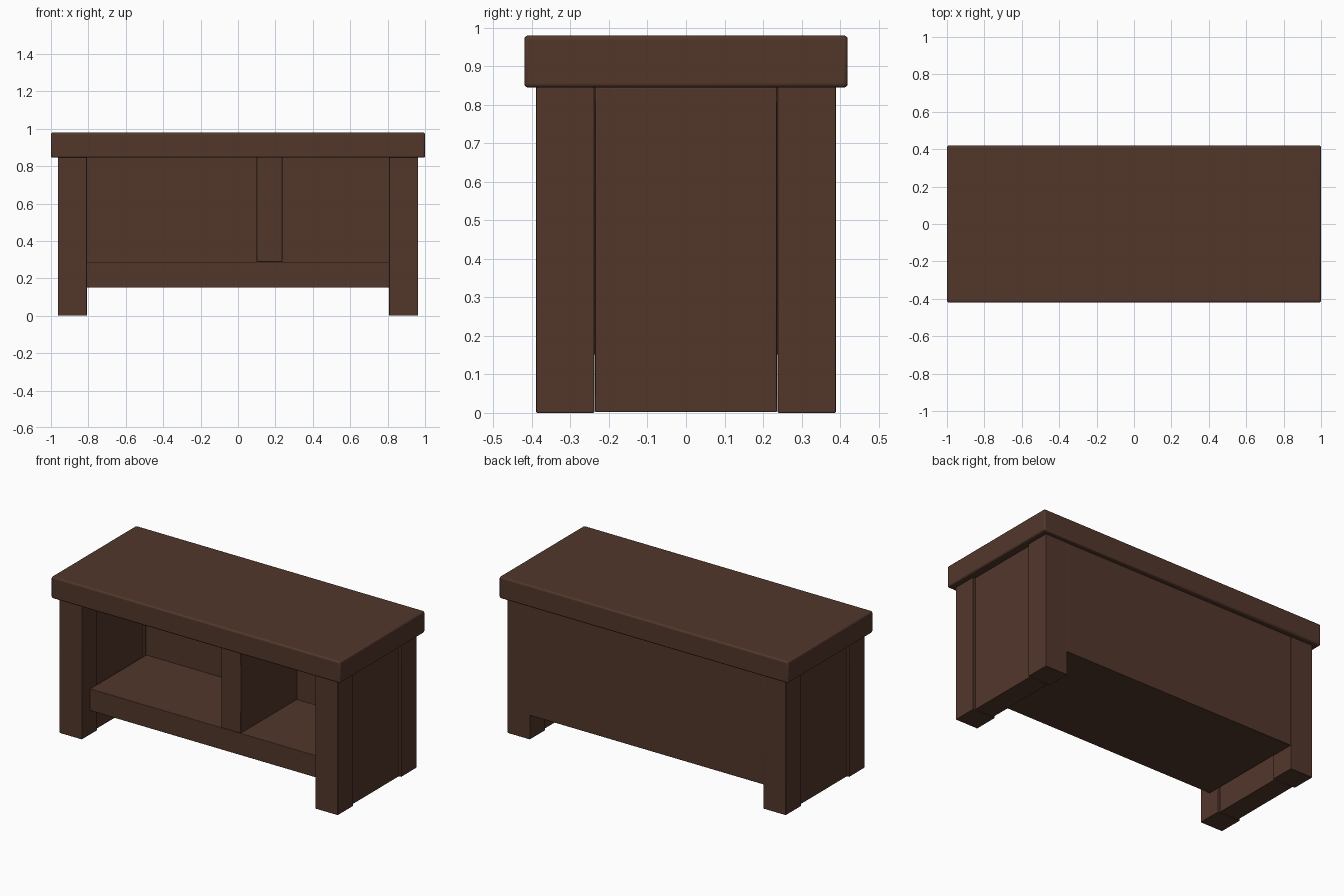
import bpy

if "Cube" in bpy.data.objects:
    bpy.data.objects.remove(bpy.data.objects["Cube"])

wood = bpy.data.materials.new("dark_wood")
wood.diffuse_color = (0.085, 0.038, 0.024, 1.0)
wood.use_nodes = True
wood.node_tree.nodes["Principled BSDF"].inputs["Base Color"].default_value = wood.diffuse_color


def board(name, x, y, z, bevel=0.003):
    """Box spanning the given (min, max) ranges, with softened edges."""
    centre = [(r[0] + r[1]) / 2 for r in (x, y, z)]
    bpy.ops.mesh.primitive_cube_add(size=1, location=centre)
    ob = bpy.context.object
    ob.name = name
    ob.scale = [r[1] - r[0] for r in (x, y, z)]
    bpy.ops.object.transform_apply(location=False, rotation=False, scale=True)
    mod = ob.modifiers.new("soft_edges", 'BEVEL')
    mod.width = bevel
    mod.segments = 3
    ob.data.materials.append(wood)
    bpy.ops.object.shade_smooth_by_angle()
    return ob


def span(side, a, b):
    return tuple(sorted((side * a, side * b)))


# Thick overhanging top
board("table_top", (-1, 1), (-0.42, 0.42), (0.845, 0.98), 0.01)

# Legs at the corners, with slightly recessed side panels between them
for sx, side in ((-1, "left"), (1, "right")):
    for sy, end in ((-1, "front"), (1, "back")):
        board(f"{end}_{side}_leg", span(sx, 0.808, 0.963),
              span(sy, 0.238, 0.389), (0, 0.847))
    board(f"{side}_side_panel", span(sx, 0.82, 0.95),
          (-0.236, 0.236), (0.002, 0.845))

# Back panel flush with the back legs
board("back_panel", (-0.81, 0.81), (0.245, 0.387), (0.15, 0.847))

# Lower shelf, set back from the front legs
board("shelf", (-0.808, 0.808), (-0.31, 0.247), (0.151, 0.288))

# Off-centre divider
board("divider", (0.1, 0.237), (-0.31, 0.247), (0.288, 0.847))
